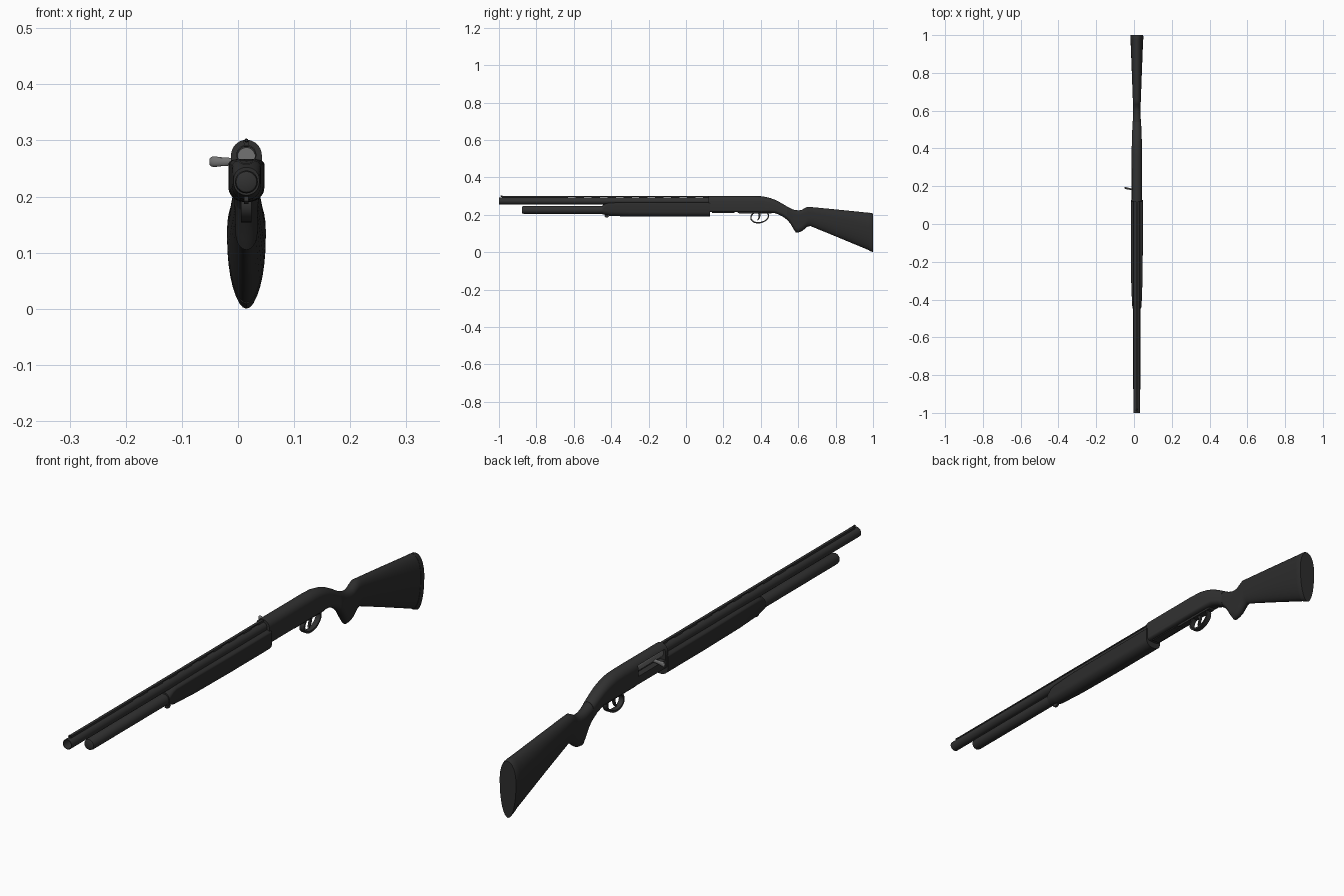
import bpy, bmesh, math

CX = 0.015  # gun centre line (the bolt handle makes the model asymmetric)


def material(name, c):
    m = bpy.data.materials.new(name)
    m.diffuse_color = (*c, 1)
    return m


POLYMER = material("black polymer", (0.026, 0.026, 0.026))
STEEL = material("blued steel", (0.031, 0.031, 0.031))
BRIGHT = material("grey steel", (0.17, 0.17, 0.17))


def finish(bm, name, mat):
    bmesh.ops.recalc_face_normals(bm, faces=bm.faces)
    me = bpy.data.meshes.new(name)
    bm.to_mesh(me)
    bm.free()
    me.materials.append(mat)
    ob = bpy.data.objects.new(name, me)
    bpy.context.collection.objects.link(ob)
    return ob


def bridge(bm, rings, closed=False):
    n = len(rings[0])
    pairs = list(zip(rings, rings[1:])) + ([(rings[-1], rings[0])] if closed else [])
    for a, b in pairs:
        for i in range(n):
            j = (i + 1) % n
            bm.faces.new((a[i], a[j], b[j], b[i]))


def loft(name, sections, mat, n=8):
    """Sections (y, half width, top, bottom, top round, bottom round)."""
    bm = bmesh.new()
    rings = []
    for y, hw, zt, zb, rt, rb in sections:
        ring = []
        for zc, r, start, side in ((zt - rt, rt, 0, min(hw, rt * 3)), (zb + rb, rb, math.pi, min(hw, rb * 3))):
            for q in range(2):
                for k in range(n + 1):
                    if q and k == 0:
                        continue
                    a = start + (q + k / n) * math.pi / 2
                    # the corner blends into a flat when the rounding is small
                    c = math.cos(a)
                    p = min(1, r / hw) ** 0.6
                    x = hw * math.copysign(abs(c) ** p, c) if abs(c) > 1e-6 else 0
                    ring.append(bm.verts.new((CX + x, y, zc + r * math.sin(a))))
        rings.append(ring)
    bridge(bm, rings)
    bm.faces.new(rings[0])
    bm.faces.new(rings[-1])
    return finish(bm, name, mat)


def lathe(name, z, profile, mat, n=20, closed=False):
    """Turn (y, radius) points round an axis along y."""
    bm = bmesh.new()
    rings = [[bm.verts.new((CX + r * math.cos(math.tau * i / n), y, z + r * math.sin(math.tau * i / n)))
              for i in range(n)] for y, r in profile]
    bridge(bm, rings, closed)
    if not closed:
        bm.faces.new(rings[0])
        bm.faces.new(rings[-1])
    return finish(bm, name, mat)


def prism(name, pts, hw, mat, x=CX):
    """Side outline (y, z) given a width."""
    bm = bmesh.new()
    rings = [[bm.verts.new((x + s * hw, y, z)) for y, z in pts] for s in (-1, 1)]
    bridge(bm, rings)
    bm.faces.new(rings[0])
    bm.faces.new(rings[1])
    return finish(bm, name, mat)


def box(name, y0, y1, z0, z1, hw, mat, x=CX):
    return prism(name, [(y0, z0), (y1, z0), (y1, z1), (y0, z1)], hw, mat, x)


# Barrel, bead and ventilated rib
lathe("barrel", 0.274, [(-1, 0.0155), (-1, 0.018), (0.13, 0.018), (0.13, 0.0155)], STEEL, closed=True)
box("rib", -0.985, 0.12, 0.2955, 0.2995, 0.005, STEEL)
box("rib_front_base", -0.985, -0.63, 0.288, 0.2965, 0.004, STEEL)
for i in range(9):
    y = -0.59 + i * 0.085
    box("rib_post", y, y + 0.045, 0.288, 0.2965, 0.004, STEEL)
lathe("bead_sight", 0.3, [(-0.992, 0.002), (-0.990, 0.0035), (-0.982, 0.0035), (-0.98, 0.002)], STEEL, 8)

# Magazine tube with end cap rim
lathe("magazine_tube", 0.226, [(-0.878, 0.015), (-0.876, 0.0185), (-0.868, 0.0205), (-0.43, 0.0205)], STEEL)

# Fore-end
loft("fore_end", [
    (-0.447, 0.023, 0.252, 0.202, 0.022, 0.023),
    (-0.425, 0.025, 0.262, 0.199, 0.014, 0.024),
    (-0.408, 0.026, 0.265, 0.194, 0.012, 0.026),
    (-0.30, 0.030, 0.267, 0.191, 0.010, 0.026),
    (-0.10, 0.032, 0.267, 0.190, 0.010, 0.026),
    (0.127, 0.032, 0.267, 0.190, 0.010, 0.026)], POLYMER)
prism("sling_stud", [(-0.432, 0.203), (-0.436, 0.192), (-0.430, 0.187), (-0.418, 0.187),
                     (-0.412, 0.192), (-0.416, 0.203)], 0.004, STEEL)

# Receiver, with a rounded top that falls towards the grip
receiver = loft("receiver", [
    (0.12, 0.0275, 0.301, 0.214, 0.028, 0.010),
    (0.36, 0.0275, 0.301, 0.214, 0.028, 0.010),
    (0.41, 0.027, 0.299, 0.213, 0.027, 0.011),
    (0.45, 0.026, 0.290, 0.212, 0.026, 0.014),
    (0.48, 0.025, 0.279, 0.208, 0.025, 0.018),
    (0.515, 0.0235, 0.260, 0.192, 0.024, 0.022),
    (0.54, 0.0225, 0.245, 0.174, 0.024, 0.024)], STEEL)

# Ejection port cut in the left side
cutter = box("port_cutter", 0.135, 0.29, 0.249, 0.287, 0.02, BRIGHT, x=-0.010)
cutter.hide_render = True
mod = receiver.modifiers.new("port", 'BOOLEAN')
mod.object = cutter
mod.operation = 'DIFFERENCE'
mod.solver = 'EXACT'
bpy.context.view_layer.objects.active = receiver
bpy.ops.object.modifier_apply(modifier="port")
bpy.data.objects.remove(cutter)

# Bolt and its handle
lathe("bolt", 0.272, [(0.10, 0.0155), (0.13, 0.0155), (0.135, 0.019), (0.289, 0.019)], BRIGHT)
bm = bmesh.new()
rings = []
for x, y, r in ((0.005, 0.182, 0.007), (-0.015, 0.184, 0.007), (-0.03, 0.187, 0.008),
                (-0.042, 0.19, 0.0095), (-0.048, 0.192, 0.0085), (-0.051, 0.193, 0.005)):
    rings.append([bm.verts.new((x, y + 0.6 * r * math.cos(math.tau * i / 12), 0.262 + r * math.sin(math.tau * i / 12)))
                  for i in range(12)])
bridge(bm, rings)
bm.faces.new(rings[0])
bm.faces.new(rings[-1])
finish(bm, "bolt_handle", BRIGHT)

# Stock with pistol grip
loft("stock", [
    (0.54, 0.022, 0.244, 0.175, 0.024, 0.024),
    (0.56, 0.0205, 0.234, 0.150, 0.024, 0.028),
    (0.575, 0.0200, 0.228, 0.124, 0.024, 0.030),
    (0.588, 0.0195, 0.225, 0.105, 0.024, 0.030),
    (0.605, 0.0195, 0.224, 0.107, 0.024, 0.030),
    (0.62, 0.0195, 0.227, 0.113, 0.024, 0.032),
    (0.634, 0.0200, 0.236, 0.124, 0.025, 0.036),
    (0.648, 0.0208, 0.243, 0.136, 0.027, 0.040),
    (0.665, 0.0215, 0.242, 0.140, 0.029, 0.045),
    (0.80, 0.0265, 0.229, 0.085, 0.045, 0.08),
    (0.978, 0.0335, 0.211, 0.011, 0.070, 0.125)], POLYMER)
loft("butt_pad", [
    (0.978, 0.0345, 0.2115, 0.009, 0.070, 0.125),
    (0.995, 0.0345, 0.209, 0.002, 0.070, 0.125),
    (1.0, 0.0325, 0.205, 0.000, 0.068, 0.123)], POLYMER)

# Trigger plate, loading gate, guard and trigger
prism("trigger_plate", [(0.27, 0.217), (0.285, 0.207), (0.455, 0.206), (0.47, 0.217)], 0.012, STEEL)
box("loading_gate", 0.14, 0.26, 0.211, 0.217, 0.014, STEEL)
bm = bmesh.new()
rings = []
for s, ry, rz in ((-1, 0.050, 0.036), (1, 0.050, 0.036), (1, 0.043, 0.029), (-1, 0.043, 0.029)):
    rings.append([bm.verts.new((CX + s * 0.0095,
                                0.394 + ry * math.cos(a) + 0.008 * math.sin(a), 0.19 + rz * math.sin(a)))
                  for a in (math.tau * i / 28 for i in range(28))])
bridge(bm, rings, True)
finish(bm, "trigger_guard", STEEL)
prism("trigger", [(0.385, 0.21), (0.400, 0.21), (0.398, 0.192), (0.391, 0.177), (0.384, 0.169),
                  (0.381, 0.171), (0.386, 0.182), (0.388, 0.194)], 0.004, STEEL)

# Smooth shading with sharp edges kept
bpy.ops.object.select_all(action='SELECT')
bpy.ops.object.shade_smooth_by_angle(angle=math.radians(35))
